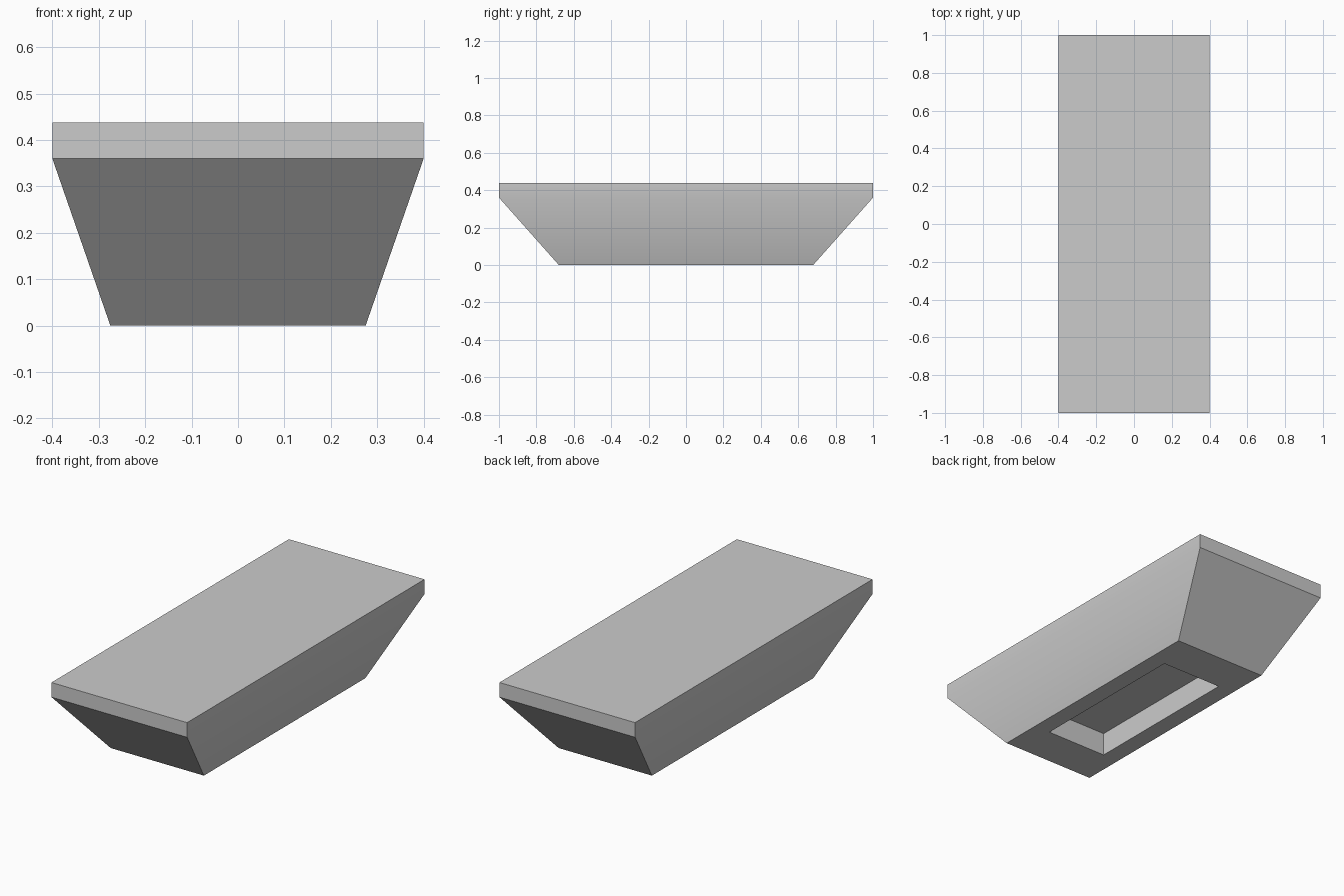
import bpy, bmesh

default_cube = bpy.data.objects.get("Cube")
if default_cube:
    bpy.data.objects.remove(default_cube, do_unlink=True)

grey = bpy.data.materials.new("plain grey")
grey.use_nodes = True
colour = (0.6, 0.6, 0.6, 1)
grey.diffuse_color = colour
grey.node_tree.nodes["Principled BSDF"].inputs["Base Color"].default_value = colour

bm = bmesh.new()


def ring(half_x, half_y, z):
    corners = ((-1, -1), (1, -1), (1, 1), (-1, 1))
    return [bm.verts.new((sx * half_x, sy * half_y, z)) for sx, sy in corners]


# Rings run from the pocket ceiling, out over the base, up to the top
rings = [
    ring(0.18, 0.455, 0.125),  # pocket ceiling
    ring(0.18, 0.455, 0),      # pocket opening
    ring(0.275, 0.68, 0),      # base edge
    ring(0.4, 1, 0.36),        # underside of rim
    ring(0.4, 1, 0.438),       # top
]
for low, high in zip(rings, rings[1:]):
    for i in range(4):
        j = (i + 1) % 4
        bm.faces.new((low[i], low[j], high[j], high[i]))
bm.faces.new(rings[0])
bm.faces.new(rings[-1])
bmesh.ops.recalc_face_normals(bm, faces=bm.faces)

# Tapered block with a rectangular pocket underneath
mesh = bpy.data.meshes.new("tapered_block")
bm.to_mesh(mesh)
bm.free()
mesh.materials.append(grey)
block = bpy.data.objects.new("tapered_block", mesh)
bpy.context.collection.objects.link(block)
bpy.context.view_layer.objects.active = block
block.select_set(True)
bpy.ops.object.shade_smooth_by_angle(angle=0.52)
